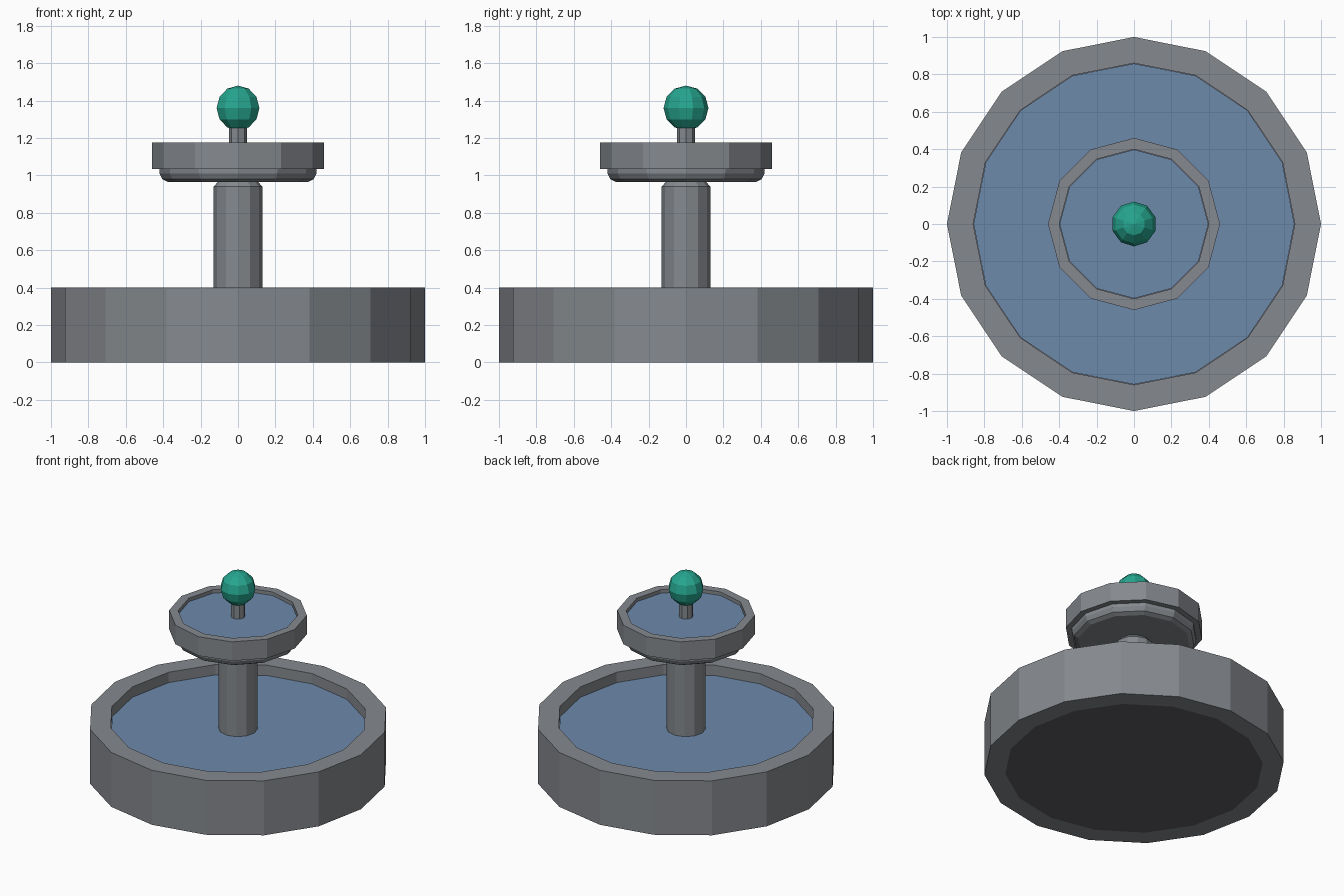
import bpy, bmesh, math

if "Cube" in bpy.data.objects:
    bpy.data.objects.remove(bpy.data.objects["Cube"])


def material(name, rgb):
    m = bpy.data.materials.new(name)
    m.diffuse_color = (*rgb, 1)
    m.use_nodes = True
    m.node_tree.nodes["Principled BSDF"].inputs["Base Color"].default_value = m.diffuse_color
    return m


stone = material("grey stone", (0.235, 0.25, 0.27))
dark = material("dark stone", (0.11, 0.112, 0.13))
water = material("blue water", (0.155, 0.255, 0.41))
teal = material("teal", (0.019, 0.38, 0.275))


def finish(name, bm, mats):
    bmesh.ops.recalc_face_normals(bm, faces=bm.faces)
    me = bpy.data.meshes.new(name)
    bm.to_mesh(me)
    bm.free()
    for m in mats:
        me.materials.append(m)
    ob = bpy.data.objects.new(name, me)
    bpy.context.collection.objects.link(ob)
    return ob


def lathe(name, profile, sides, *mats):
    """Turn a (radius, height) profile around z; radius 0 closes to a point."""
    bm = bmesh.new()
    rings = []
    for r, z in profile:
        if r == 0:
            rings.append([bm.verts.new((0, 0, z))] * sides)
        else:
            rings.append([bm.verts.new((r * math.cos(2 * math.pi * i / sides),
                                        r * math.sin(2 * math.pi * i / sides), z))
                          for i in range(sides)])
    for a, b in zip(rings, rings[1:]):
        if a[0] == a[1]:
            bm.faces.new(b)
        elif b[0] == b[1]:
            bm.faces.new(a)
        else:
            for i in range(sides):
                j = (i + 1) % sides
                bm.faces.new((a[i], a[j], b[j], b[i]))
    # drop the centre points, the end caps are single flat faces
    bmesh.ops.delete(bm, geom=[v for v in bm.verts if not v.link_faces], context='VERTS')
    return finish(name, bm, mats)


# large basin with a darker underside panel
basin = lathe("basin", [(0, 0), (0.86, 0), (1, 0), (1, 0.4), (0.86, 0.4), (0.86, 0.3), (0, 0.3)],
              16, stone, dark)
for f in basin.data.polygons:
    if len(f.vertices) == 16 and f.center.z < 0.01:
        f.material_index = 1
lathe("basin_water", [(0, 0.305), (0.858, 0.305), (0.858, 0.325), (0, 0.325)], 16, water)

# column with chamfered top
lathe("column", [(0, 0.31), (0.13, 0.31), (0.13, 0.94), (0.105, 0.968), (0, 0.968)], 12, stone)

# upper bowl: rounded underside and rim
lathe("upper_bowl_base", [(0, 0.965), (0.375, 0.965), (0.405, 0.98), (0.42, 1.01),
                          (0.42, 1.04), (0, 1.04)], 12, stone)
lathe("upper_bowl", [(0, 1.035), (0.46, 1.035), (0.46, 1.175), (0.4, 1.175),
                     (0.4, 1.12), (0, 1.12)], 12, stone)
lathe("upper_water", [(0, 1.125), (0.398, 1.125), (0.398, 1.15), (0, 1.15)], 12, water)

# finial post and ball
lathe("finial_post", [(0, 1.13), (0.048, 1.13), (0.048, 1.27), (0, 1.27)], 8, stone)
bm = bmesh.new()
bmesh.ops.create_uvsphere(bm, u_segments=10, v_segments=6, radius=0.12)
bmesh.ops.translate(bm, verts=bm.verts, vec=(0, 0, 1.36))
finish("finial_ball", bm, [teal])
